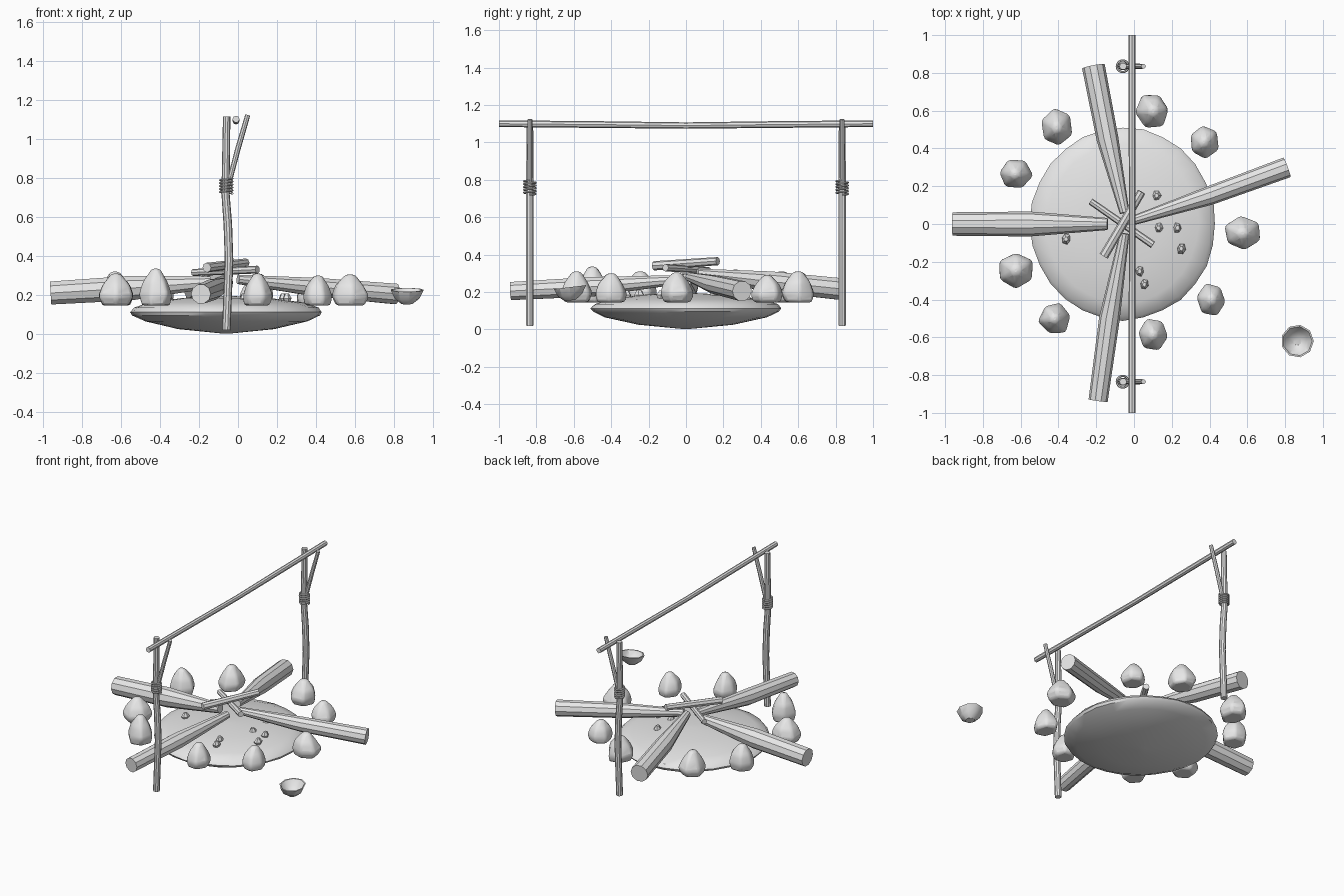
import bpy, bmesh, math, random
from mathutils import Vector

random.seed(4)
cube = bpy.data.objects.get("Cube")
if cube:
    bpy.data.objects.remove(cube, do_unlink=True)

grey = bpy.data.materials.new("plain_grey")
grey.use_nodes = True
grey.diffuse_color = (0.8, 0.8, 0.8, 1)
grey.node_tree.nodes["Principled BSDF"].inputs["Base Color"].default_value = (0.8, 0.8, 0.8, 1)
parts = []


def finish(name, bm):
    bmesh.ops.recalc_face_normals(bm, faces=bm.faces)
    mesh = bpy.data.meshes.new(name)
    bm.to_mesh(mesh)
    bm.free()
    mesh.materials.append(grey)
    ob = bpy.data.objects.new(name, mesh)
    bpy.context.collection.objects.link(ob)
    parts.append(ob)
    return ob


def skin(bm, rings):
    """Join rings of points into a capped surface."""
    loops = [[bm.verts.new(p) for p in ring] for ring in rings]
    n = len(loops[0])
    for a, b in zip(loops, loops[1:]):
        for i in range(n):
            j = (i + 1) % n
            bm.faces.new((a[i], a[j], b[j], b[i]))
    bm.faces.new(loops[0])
    bm.faces.new(loops[-1])


def tube(name, path, sides=8):
    """Round stick through points given as (x, y, z, radius)."""
    pts = [Vector(p[:3]) for p in path]
    rings = []
    for k, p in enumerate(pts):
        t = (pts[min(k + 1, len(pts) - 1)] - pts[max(k - 1, 0)]).normalized()
        up = Vector((0, 1, 0)) if abs(t.z) > 0.8 else Vector((0, 0, 1))
        u = t.cross(up).normalized()
        v = u.cross(t)
        r = path[k][3]
        rings.append([p + r * (math.cos(a) * u + math.sin(a) * v)
                      for a in (math.tau * i / sides for i in range(sides))])
    bm = bmesh.new()
    skin(bm, rings)
    return finish(name, bm)


def turned(name, centre, profile, sides, sx=1.0, sy=1.0, jitter=0.0, tilt=0.0, turn=0.0):
    """Turned shape from (radius, height) steps, with optional irregularity."""
    rings = []
    for r, z in profile:
        ring = []
        for i in range(sides):
            a = math.tau * i / sides + turn
            q = r * (1 + random.uniform(-jitter, jitter))
            x, y = q * sx * math.cos(a), q * sy * math.sin(a)
            ring.append(Vector(centre) + Vector((x, y, z + tilt * y)))
        rings.append(ring)
    bm = bmesh.new()
    skin(bm, rings)
    return finish(name, bm)


# Ash bed: shallow lens
turned("ash_bed", (-0.06, 0, 0),
       [(0.05, 0.003), (0.5, 0.025), (0.85, 0.065), (0.98, 0.095), (1.0, 0.112),
        (0.96, 0.135), (0.82, 0.16), (0.45, 0.185), (0.05, 0.195)],
       28, 0.49, 0.51, 0.008)

# Ring of stones: x, y, half width, half depth, top height
stones = [(-0.41, 0.51, 0.085, 0.1, 0.31), (0.1, 0.6, 0.09, 0.095, 0.31),
          (0.37, 0.435, 0.08, 0.09, 0.29), (-0.63, 0.265, 0.09, 0.085, 0.32),
          (-0.625, -0.245, 0.095, 0.095, 0.31), (-0.42, -0.5, 0.085, 0.09, 0.335),
          (0.1, -0.585, 0.08, 0.085, 0.31), (0.41, -0.4, 0.08, 0.09, 0.3),
          (0.575, -0.05, 0.1, 0.09, 0.305)]
for k, (x, y, w, d, top) in enumerate(stones):
    h = top - 0.145
    stone = turned(f"fire_stone_{k + 1}", (x, y, 0.145),
                   [(0.85, 0), (1.03, 0.3 * h), (0.8, 0.65 * h), (0.28, h)],
                   6, w, d, 0.1, turn=random.uniform(0, 1))
    bevel = stone.modifiers.new("worn_edges", "BEVEL")
    bevel.width = 0.015
    bevel.segments = 2
    bevel.limit_method = "NONE"

# Pebbles on the ash
pebbles = [(0.12, 0.15), (0.13, -0.02), (0.23, -0.02), (0.25, -0.13),
           (0.03, -0.25), (0.055, -0.32), (-0.36, -0.08)]
for k, (x, y) in enumerate(pebbles):
    turned(f"pebble_{k + 1}", (x, y, 0.165),
           [(0.018, 0), (0.026, 0.018), (0.012, 0.043)], 6, 0.9, 1.1, 0.15, turn=k)

# Burnt logs, narrowing toward the middle
tube("left_side_log", [(-0.96, 0, 0.21, 0.062), (-0.55, 0, 0.235, 0.066),
                       (-0.14, 0, 0.265, 0.032)], 10)
tube("right_side_log", [(0.81, 0.3, 0.205, 0.055), (0.4, 0.15, 0.24, 0.05),
                        (0, 0.02, 0.28, 0.025)], 10)
tube("back_log", [(-0.215, 0.835, 0.215, 0.061), (-0.14, 0.45, 0.255, 0.058),
                  (-0.05, 0.06, 0.3, 0.026)], 10)
tube("front_log", [(-0.19, -0.935, 0.205, 0.051), (-0.13, -0.5, 0.228, 0.055),
                   (-0.05, -0.05, 0.265, 0.026)], 10)

# Crossed kindling on top
tube("lower_kindling", [(-0.23, 0.12, 0.315, 0.018), (0.1, -0.11, 0.33, 0.02)])
tube("upper_kindling", [(-0.16, -0.17, 0.34, 0.025), (0.04, 0.17, 0.365, 0.022)])

# Forked posts with rope wraps
for side, y in (("front", -0.835), ("back", 0.835)):
    tube(f"{side}_post", [(-0.06, y, 0.02, 0.022), (-0.046, y, 0.38, 0.022),
                          (-0.052, y, 0.56, 0.022), (-0.064, y, 0.72, 0.021),
                          (-0.058, y, 1.115, 0.019)], 10)
    tube(f"{side}_fork_branch", [(-0.05, y, 0.76, 0.013), (0.0, y, 0.95, 0.014),
                                 (0.05, y, 1.122, 0.013)])
    turns, steps = 5, 14
    tube(f"{side}_rope_wrap",
         [(-0.06 + 0.031 * math.cos(math.tau * i / steps),
           y + 0.031 * math.sin(math.tau * i / steps),
           0.72 + 0.076 * i / (turns * steps), 0.006)
          for i in range(turns * steps + 1)], 6)

# Sagging crossbar
tube("crossbar", [(-0.01, -1, 1.1, 0.018), (-0.01, -0.45, 1.095, 0.018),
                  (-0.01, 0, 1.09, 0.017), (-0.01, 0.45, 1.095, 0.018),
                  (-0.01, 1, 1.1, 0.018)])

# Small open bowl
turned("bowl", (0.865, -0.62, 0),
       [(0.03, 0.155), (0.065, 0.182), (0.087, 0.226), (0.078, 0.226),
        (0.055, 0.19), (0.022, 0.168)], 9, tilt=0.12)

# Smooth shading with crisp edges
bpy.ops.object.select_all(action="DESELECT")
for ob in parts:
    ob.select_set(True)
bpy.context.view_layer.objects.active = parts[0]
bpy.ops.object.shade_smooth_by_angle(angle=math.radians(35))
